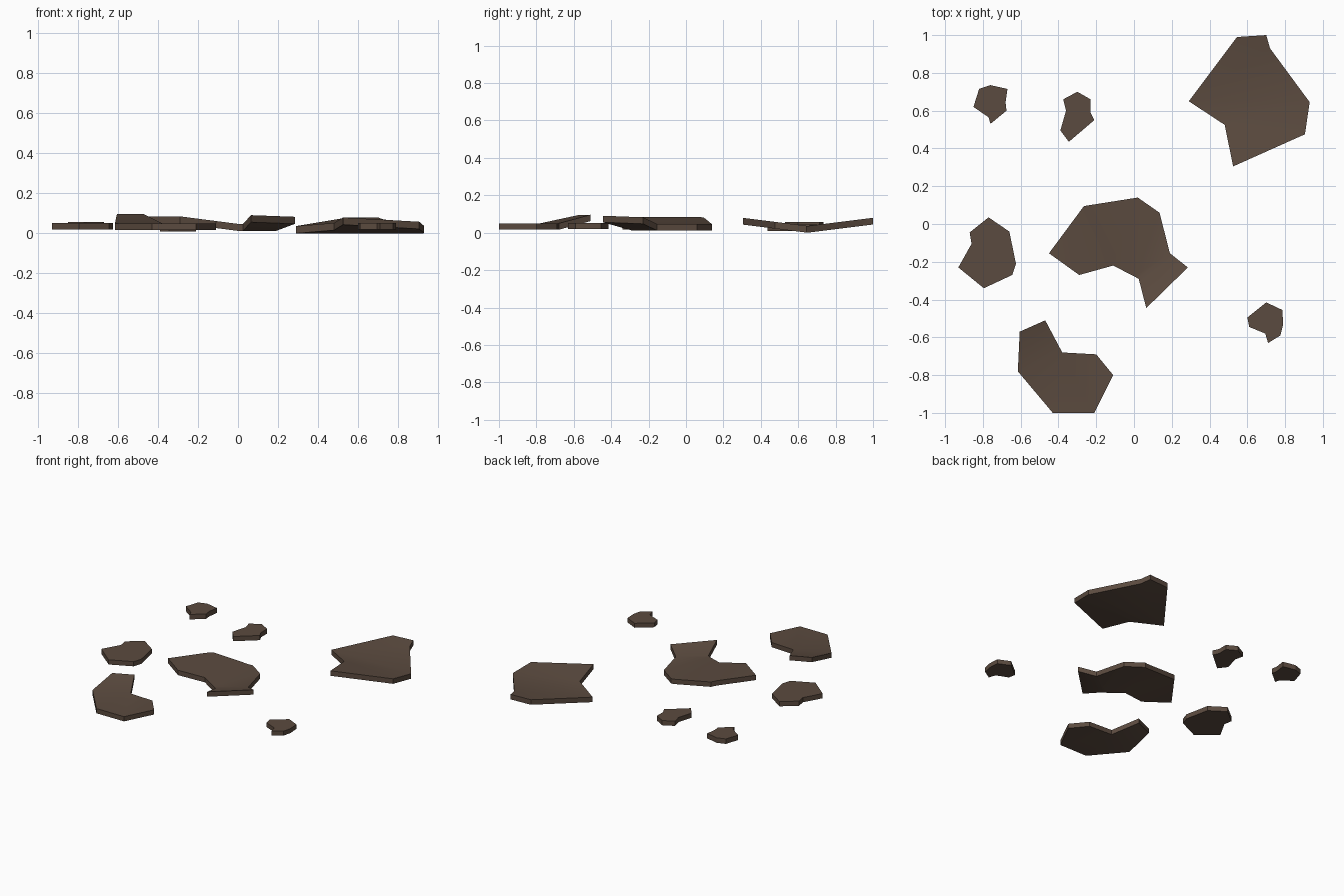
import bpy, bmesh, math
from mathutils import Vector

if "Cube" in bpy.data.objects:
    bpy.data.objects.remove(bpy.data.objects["Cube"])

stone = bpy.data.materials.new("dark_brown_stone")
stone.diffuse_color = (0.105, 0.07, 0.05, 1)
stone.use_nodes = True
stone.node_tree.nodes["Principled BSDF"].inputs["Base Color"].default_value = stone.diffuse_color


def slab(name, outline, base, thick, folds=()):
    """Flat slab from an outline; each fold (point, direction, slope, limit)
    lifts everything on the direction side of its line."""
    bm = bmesh.new()
    low = bm.faces.new([bm.verts.new((x, y, base)) for x, y in outline])
    top = bmesh.ops.extrude_face_region(bm, geom=[low])["geom"]
    for v in top:
        if isinstance(v, bmesh.types.BMVert):
            v.co.z += thick
    bmesh.ops.recalc_face_normals(bm, faces=bm.faces)
    lifts = []
    for p, d, slope, limit in folds:
        p, d = Vector((*p, 0)), Vector((*d, 0)).normalized()
        lifts.append((p, d, slope, limit))
        for q in (p, p + d * limit):
            bmesh.ops.bisect_plane(bm, geom=bm.verts[:] + bm.edges[:] + bm.faces[:],
                                   plane_co=q, plane_no=d, dist=0.002)
    for v in bm.verts:
        flat = Vector((v.co.x, v.co.y, 0))
        v.co.z += sum(s * min(max((flat - p).dot(d), 0), m) for p, d, s, m in lifts)
    bmesh.ops.triangulate(bm, faces=[f for f in bm.faces if len(f.verts) > 4])
    me = bpy.data.meshes.new(name)
    bm.to_mesh(me)
    bm.free()
    me.materials.append(stone)
    ob = bpy.data.objects.new(name, me)
    bpy.context.collection.objects.link(ob)
    bpy.context.view_layer.objects.active = ob
    ob.select_set(True)
    bpy.ops.object.shade_smooth_by_angle(angle=math.radians(30))
    ob.select_set(False)


# Large slabs, bent along fold lines
slab("large_slab", [(.29, .65), (.48, .525), (.525, .305), (.905, .475), (.93, .645),
                    (.72, .93), (.70, 1), (.545, .99)], 0, .036,
     [((.6, .65), (0, -1), .125, 2), ((.6, .65), (0, 1), .125, 2)])
slab("centre_slab", [(-.45, -.155), (-.29, -.27), (-.11, -.22), (.025, -.29), (.065, -.445),
                     (.285, -.23), (.19, -.155), (.135, .06), (.02, .14), (-.265, .095)],
     .012, .035,
     [((.025, -.29), (.135, -.165), .3, 2), ((0, 0), (-1, 0), .13, .29)])
slab("corner_slab", [(-.47, -.51), (-.605, -.57), (-.615, -.78), (-.43, -1), (-.21, -1),
                     (-.11, -.80), (-.20, -.69), (-.38, -.68)], .016, .034,
     [((-.38, -.68), (-.39, .92), .24, 2)])

# Small flat stones
slab("side_stone", [(-.77, .035), (-.87, -.045), (-.86, -.105), (-.93, -.23), (-.795, -.34),
                    (-.645, -.27), (-.625, -.21), (-.66, -.04)], .018, .034)
slab("back_stone", [(-.30, .70), (-.375, .66), (-.36, .60), (-.39, .495), (-.345, .435),
                    (-.21, .55), (-.23, .59), (-.23, .66)], .01, .034)
slab("back_corner_stone", [(-.82, .715), (-.85, .62), (-.77, .565), (-.76, .53), (-.675, .60),
                           (-.68, .645), (-.67, .715), (-.76, .735)], .02, .036)
slab("front_stone", [(.70, -.415), (.60, -.495), (.61, -.545), (.695, -.58), (.71, -.63),
                     (.775, -.59), (.79, -.53), (.785, -.455)], .02, .032)
